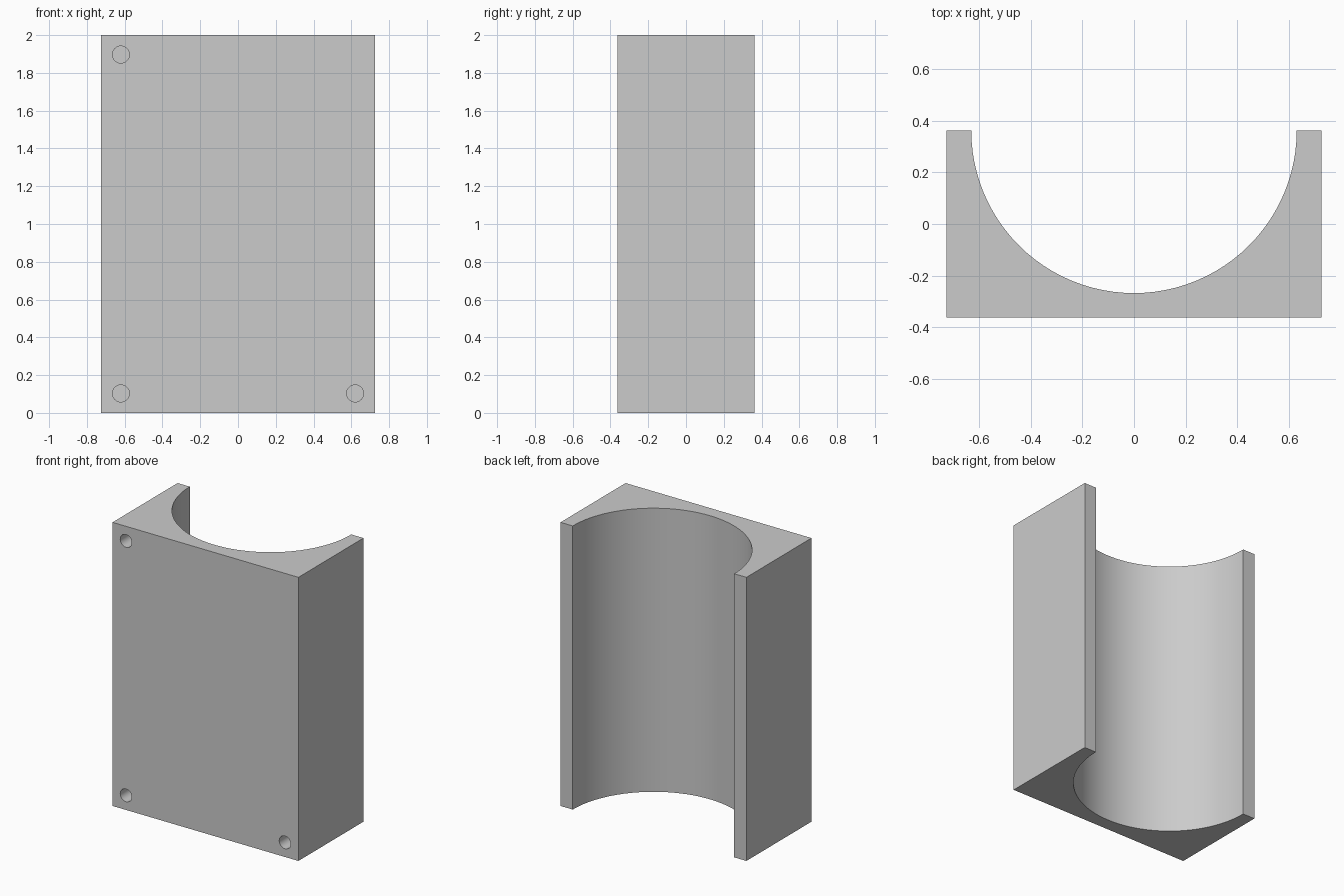
import bpy, bmesh
from math import pi, cos, sin, radians

cube = bpy.data.objects.get("Cube")
if cube:
    bpy.data.objects.remove(cube, do_unlink=True)

HALF_W, HALF_D, HEIGHT = 0.725, 0.3625, 2.0
BORE_R, ARC_STEPS = 0.63, 48
HOLE_X, HOLE_INSET, HOLE_R, HOLE_DEPTH = 0.62, 0.103, 0.045, 0.25

grey = bpy.data.materials.new("plain grey")
grey.use_nodes = True
colour = (0.6, 0.6, 0.6, 1)
grey.diffuse_color = colour
grey.node_tree.nodes["Principled BSDF"].inputs["Base Color"].default_value = colour


def add_object(name, bm):
    bmesh.ops.recalc_face_normals(bm, faces=bm.faces)
    mesh = bpy.data.meshes.new(name)
    bm.to_mesh(mesh)
    bm.free()
    mesh.materials.append(grey)
    obj = bpy.data.objects.new(name, mesh)
    bpy.context.collection.objects.link(obj)
    return obj


# Cradle block: rectangle with a half-round channel open at the back
outline = [(-HALF_W, HALF_D), (-HALF_W, -HALF_D), (HALF_W, -HALF_D), (HALF_W, HALF_D)]
for i in range(ARC_STEPS + 1):
    a = pi * i / ARC_STEPS
    outline.append((BORE_R * cos(a), HALF_D - BORE_R * sin(a)))
bm = bmesh.new()
base = bm.faces.new([bm.verts.new((x, y, 0)) for x, y in outline])
top = bmesh.ops.extrude_face_region(bm, geom=[base])["geom"]
bmesh.ops.translate(bm, vec=(0, 0, HEIGHT),
                    verts=[v for v in top if isinstance(v, bmesh.types.BMVert)])
block = add_object("cradle_block", bm)

# Blind screw holes in the front corners
bm = bmesh.new()
for x in (-HOLE_X, HOLE_X):
    for z in (HOLE_INSET, HEIGHT - HOLE_INSET):
        hole = bmesh.ops.create_cone(bm, cap_ends=True, segments=32, radius1=HOLE_R,
                                     radius2=HOLE_R, depth=2 * HOLE_DEPTH)["verts"]
        for v in hole:
            v.co = (v.co.x + x, v.co.z - HALF_D, v.co.y + z)
cutter = add_object("screw_hole_cutter", bm)
cutter.hide_render = True

cut = block.modifiers.new("screw holes", 'BOOLEAN')
cut.operation = 'DIFFERENCE'
cut.solver = 'EXACT'
cut.object = cutter
bpy.ops.object.select_all(action='DESELECT')
bpy.context.view_layer.objects.active = block
block.select_set(True)
bpy.ops.object.modifier_apply(modifier=cut.name)
bpy.data.objects.remove(cutter, do_unlink=True)

# Smooth channel and holes, crisp block edges
bpy.ops.object.shade_smooth_by_angle(angle=radians(30))
